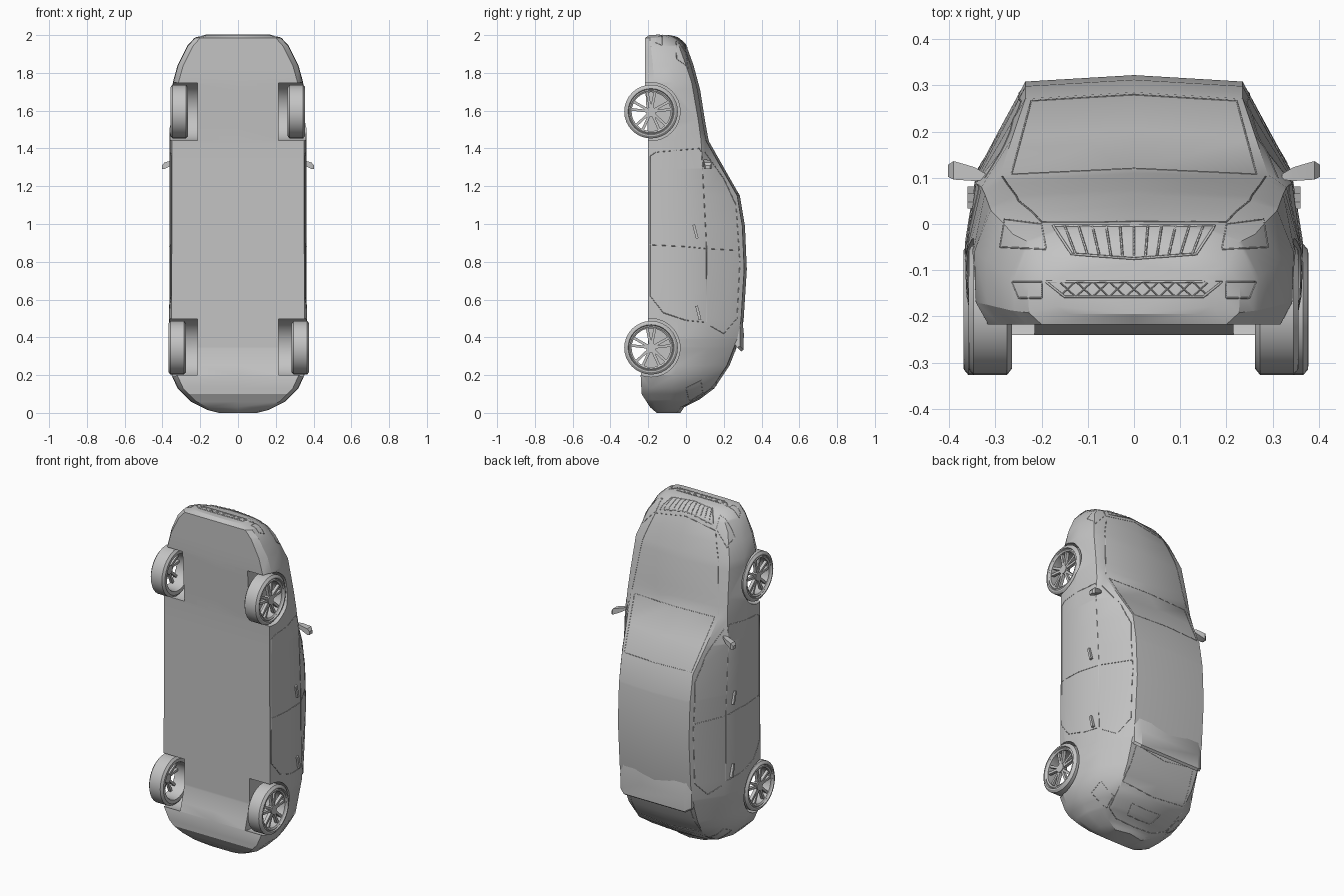
import bpy, bmesh, math
from mathutils import Vector, Matrix
from mathutils.bvhtree import BVHTree

if "Cube" in bpy.data.objects:
    bpy.data.objects.remove(bpy.data.objects["Cube"])

grey = bpy.data.materials.new("plain grey")
grey.use_nodes = True
COL = (0.55, 0.55, 0.55, 1)
grey.diffuse_color = COL
grey.node_tree.nodes["Principled BSDF"].inputs["Base Color"].default_value = COL


def finish(bm, name, smooth=30):
    bmesh.ops.recalc_face_normals(bm, faces=bm.faces)
    me = bpy.data.meshes.new(name)
    bm.to_mesh(me)
    bm.free()
    me.materials.append(grey)
    ob = bpy.data.objects.new(name, me)
    bpy.context.collection.objects.link(ob)
    select(ob)
    if smooth:
        bpy.ops.object.shade_smooth_by_angle(angle=math.radians(smooth))
    return ob


def select(ob):
    bpy.ops.object.select_all(action='DESELECT')
    ob.select_set(True)
    bpy.context.view_layer.objects.active = ob


def bridge(bm, rings, closed=False):
    """Skin a row of equal vertex rings, capped unless closed."""
    n = len(rings[0])
    pairs = list(zip(rings, rings[1:] + rings[:1])) if closed else list(zip(rings, rings[1:]))
    for a, b in pairs:
        for i in range(n):
            bm.faces.new((a[i], a[(i + 1) % n], b[(i + 1) % n], b[i]))
    if not closed:
        bm.faces.new(rings[0])
        bm.faces.new(rings[-1])


def box(bm, centre, size, rot=Matrix()):
    m = Matrix.Translation(centre) @ rot @ Matrix.Diagonal((*size, 1))
    bmesh.ops.create_cube(bm, size=1, matrix=m)


def at(curve, z):
    for (z0, v0), (z1, v1) in zip(curve, curve[1:]):
        if z <= z1:
            return v0 + (v1 - v0) * (z - z0) / (z1 - z0)
    return curve[-1][1]


# Body outlines along its length (z, value)
TOP = [(0, -.03), (.03, -.01), (.07, .07), (.13, .15), (.25, .23), (.39, .285), (.49, .305), (.76, .322),
       (.99, .312), (1.15, .285), (1.29, .205), (1.44, .12), (1.55, .1), (1.71, .075), (1.84, .04),
       (1.95, 0), (1.985, -.04), (2, -.085)]
BOTTOM = [(0, -.155), (.03, -.19), (.1, -.235), (.2, -.24), (.34, -.2), (1.44, -.2), (1.75, -.217),
          (1.985, -.217), (2, -.195)]
WIDE = [(0, .1), (.015, .16), (.06, .25), (.13, .32), (.2, .352), (.35, .365), (1, .362), (1.5, .362),
        (1.75, .345), (1.84, .32), (1.94, .27), (1.985, .23), (2, .17)]
WIDE_Y = [(0, -.1), (.1, -.08), (.3, -.04), (1.8, -.06), (2, -.14)]
BELT_Y = [(0, -.05), (.03, -.03), (.1, .05), (.2, .1), (.4, .12), (1, .105), (1.44, .08), (1.55, .065),
          (1.75, .03), (1.84, 0), (1.95, -.04), (2, -.11)]
BELT_W = [(0, .09), (.06, .22), (.13, .28), (.2, .31), (.4, .338), (1.3, .342), (1.44, .33), (1.75, .31),
          (1.9, .262), (1.985, .2), (2, .15)]
ROOF_W = [(0, .07), (.06, .18), (.13, .215), (.25, .228), (.4, .235), (1.15, .235), (1.29, .262),
          (1.44, .29), (1.75, .25), (1.9, .2), (2, .11)]


def section(z):
    yb, ym, yt = at(BOTTOM, z), at(WIDE_Y, z), at(TOP, z)
    w, belt = at(WIDE, z), at(BELT_Y, z)
    tuck = .012 if .2 < z < 1.75 else .03
    half = [(w - tuck, yb), (w - .003, yb + .3 * (ym - yb)), (w, ym), (at(BELT_W, z), belt),
            (at(ROOF_W, z), max(belt + .004, yt - .014))]
    ring = [(0, yb)] + half + [(0, yt)] + [(-x, y) for x, y in reversed(half)]
    return [Vector((x, y, z)) for x, y in ring]


bm = bmesh.new()
stations = sorted({z for c in (TOP, BOTTOM, WIDE, BELT_Y, BELT_W, ROOF_W) for z, _ in c})
bridge(bm, [[bm.verts.new(p) for p in section(z)] for z in stations])
body = finish(bm, "body", 0)

# Wheel wells
WHEEL_Y, FRONT_Z, REAR_Z = -.185, 1.595, .345
for z in (FRONT_Z, REAR_Z):
    for s in (-1, 1):
        cb = bmesh.new()
        m = Matrix.Translation((s * .36, WHEEL_Y, z)) @ Matrix.Rotation(math.pi / 2, 4, 'Y')
        bmesh.ops.create_cone(cb, cap_ends=True, segments=32, radius1=.154, radius2=.154, depth=.29, matrix=m)
        cutter = finish(cb, "well_cutter", 0)
        cutter.hide_render = True
        mod = body.modifiers.new("well", 'BOOLEAN')
        mod.operation, mod.solver, mod.object = 'DIFFERENCE', 'EXACT', cutter
        select(body)
        bpy.ops.object.modifier_apply(modifier=mod.name)
        bpy.data.objects.remove(cutter)
bpy.ops.object.shade_smooth_by_angle(angle=math.radians(28))

# Projection of drawn outlines onto the body
tmp = bmesh.new()
tmp.from_mesh(body.data)
tree = BVHTree.FromBMesh(tmp)
tmp.free()
VIEWS = {
    "nose": (lambda a, b: (a, b, 3), (0, 0, -1)),
    "tail": (lambda a, b: (a, b, -1), (0, 0, 1)),
    "above": (lambda a, b: (a, 1, b), (0, -1, 0)),
    "left": (lambda a, b: (1, a, b), (-1, 0, 0)),
    "right": (lambda a, b: (-1, a, b), (1, 0, 0)),
}


def trim(name, view, pts, closed=False, radius=.0018):
    start, d = VIEWS[view]
    pts = [Vector(p) for p in pts]
    if closed:
        pts.append(pts[0])
    hits = []
    for a, b in zip(pts, pts[1:]):
        for i in range(9):
            p = a.lerp(b, i / 8)
            hit = tree.ray_cast(Vector(start(*p)), Vector(d))[0]
            if hit:
                hits.append(hit)
    cu = bpy.data.curves.new(name, 'CURVE')
    cu.dimensions, cu.bevel_depth, cu.bevel_resolution = '3D', radius, 0
    sp = cu.splines.new('POLY')
    sp.points.add(len(hits) - 1)
    for q, h in zip(sp.points, hits):
        q.co = (*h, 1)
    cu.materials.append(grey)
    bpy.context.collection.objects.link(bpy.data.objects.new(name, cu))


# Door seams, window edges and sills
for side in ("left", "right"):
    trim(side + "_belt_line", side, [(.11, .48), (.108, .9), (.083, 1.38)])
    trim(side + "_door_split", side, [(-.19, .89), (0, .88), (.1, .87), (.28, .86)])
    trim(side + "_front_door_seam", side, [(.083, 1.38), (.07, 1.4), (-.16, 1.38), (-.19, 1.36), (-.19, .62),
                                           (-.12, .53), (0, .49), (.1, .48)])
    trim(side + "_window_edge", side, [(.1, 1.38), (.2, 1.24), (.265, 1.1), (.285, .8), (.27, .5),
                                       (.2, .42), (.13, .46)])

# Windscreen, bonnet and hatch outlines
trim("windscreen_edge", "above", [(-.265, 1.44), (.265, 1.44), (.222, 1.16), (-.222, 1.16)], True)
trim("bonnet_edge", "above", [(-.285, 1.46), (-.25, 1.75), (-.2, 1.9), (0, 1.935), (.2, 1.9), (.25, 1.75), (.285, 1.46)])
trim("rear_window_edge", "tail", [(-.2, .26), (.2, .26), (.215, .16), (-.215, .16)], True)
trim("hatch_edge", "tail", [(-.22, .14), (-.2, .03), (-.12, -.005), (.12, -.005), (.2, .03), (.22, .14)])
trim("plate_recess", "tail", [(-.1, .1), (.1, .1), (.08, .04), (-.08, .04)], True)

# Grille, lower intake and lamps
trim("grille_frame", "nose", [(-.175, -.004), (.175, -.004), (.135, -.065), (0, -.075), (-.135, -.065)], True, .003)
for i in range(-5, 6):
    trim("grille_bar", "nose", [(i * .03, -.004), (i * .025, -.068)], radius=.0025)
trim("intake_frame", "nose", [(-.19, -.125), (.19, -.125), (.15, -.157), (-.15, -.157)], True, .003)
for i in range(-4, 5):
    trim("intake_mesh", "nose", [(i * .036 - .015, -.127), (i * .036 + .015, -.155)], radius=.0015)
    trim("intake_mesh", "nose", [(i * .036 + .015, -.127), (i * .036 - .015, -.155)], radius=.0015)
for s in (-1, 1):
    trim("headlamp_edge", "nose", [(s * .19, -.055), (s * .29, -.05), (s * .28, .01), (s * .2, .0)], True)
    trim("fog_lamp_edge", "nose", [(s * .2, -.16), (s * .25, -.16), (s * .265, -.125), (s * .2, -.125)], True)
    trim("tail_lamp_edge", "tail", [(s * .22, .09), (s * .3, .08), (s * .3, .0), (s * .21, .02)], True)

# Roof spoiler
bm = bmesh.new()
prof = [(.298, .5), (.306, .42), (.305, .335), (.292, .325), (.255, .37)]
bridge(bm, [[bm.verts.new((x, y - d, z + d)) for y, z in prof]
            for x, d in ((-.235, .02), (-.2, 0), (.2, 0), (.235, .02))])
finish(bm, "spoiler")

# Mirrors and door handles
for s, label in ((1, "left"), (-1, "right")):
    bm = bmesh.new()
    rings = []
    for x, y, z, h, d in ((.32, .102, 1.335, .012, .012), (.345, .108, 1.325, .03, .025),
                          (.39, .116, 1.308, .04, .035), (.402, .115, 1.3, .026, .02)):
        rings.append([bm.verts.new((s * x, y + a * h / 2, z + b * d / 2))
                      for a, b in ((-1, -1), (1, -1), (1, 1), (-1, 1))])
    bridge(bm, rings)
    finish(bm, label + "_mirror")
    for y, z in ((.065, .53), (.05, .96)):
        bm = bmesh.new()
        box(bm, (s * .352, y, z), (.016, .014, .075), Matrix.Rotation(.25, 4, 'X'))
        finish(bm, label + "_door_handle", 0)


# Wheels: turned tyre and rim with open paired spokes
def wheel(name, x, z):
    s = 1 if x > 0 else -1
    bm = bmesh.new()
    prof = [(-.045, .108), (-.047, .128), (-.036, .142), (.036, .142), (.046, .13), (.047, .122),
            (.04, .118), (.044, .112), (.038, .103), (-.03, .103)]
    rings = []
    for i in range(32):
        a = math.tau * i / 32
        rings.append([bm.verts.new((s * px, r * math.cos(a), r * math.sin(a))) for px, r in prof])
    bridge(bm, rings, True)
    bmesh.ops.create_cone(bm, cap_ends=True, segments=16, radius1=.026, radius2=.026, depth=.03,
                          matrix=Matrix.Translation((s * .024, 0, 0)) @ Matrix.Rotation(math.pi / 2, 4, 'Y'))
    for i in range(5):
        for side in (-1, 1):
            turn = Matrix.Rotation(math.tau * i / 5, 4, 'X') @ Matrix.Rotation(side * .2, 4, 'X')
            box(bm, turn @ Vector((s * .026, 0, .062)), (.018, .014, .09), turn)
    ob = finish(bm, name)
    ob.location = (x, WHEEL_Y, z)


wheel("front_left_wheel", .309, FRONT_Z)
wheel("front_right_wheel", -.311, FRONT_Z)
wheel("rear_left_wheel", .33, REAR_Z)
wheel("rear_right_wheel", -.322, REAR_Z)
